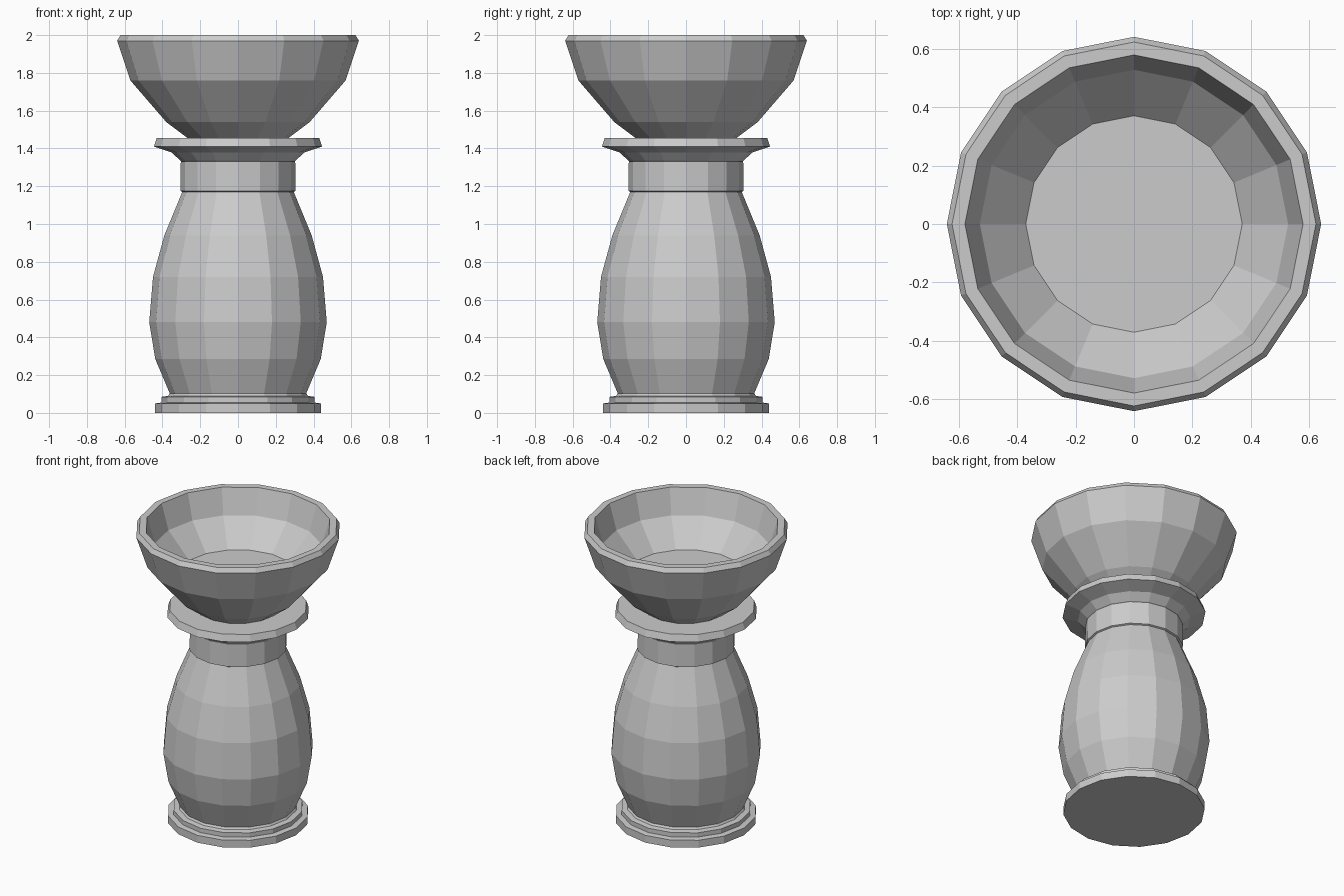
import bpy, bmesh, math

if "Cube" in bpy.data.objects:
    bpy.data.objects.remove(bpy.data.objects["Cube"])

SIDES = 16


def lathe(name, profile):
    """Revolve (radius, z) points, outer bottom to top; cap both ends."""
    bm = bmesh.new()
    rings = []
    for r, z in profile:
        rings.append([bm.verts.new((r * math.cos(2 * math.pi * i / SIDES),
                                    r * math.sin(2 * math.pi * i / SIDES), z))
                      for i in range(SIDES)])
    for a, b in zip(rings, rings[1:]):
        for i in range(SIDES):
            j = (i + 1) % SIDES
            bm.faces.new((a[i], a[j], b[j], b[i]))
    bm.faces.new(rings[0][::-1])
    bm.faces.new(rings[-1])
    bmesh.ops.recalc_face_normals(bm, faces=bm.faces)
    mesh = bpy.data.meshes.new(name)
    bm.to_mesh(mesh)
    bm.free()
    obj = bpy.data.objects.new(name, mesh)
    bpy.context.collection.objects.link(obj)
    return obj


# Stepped foot
lathe("base", [(0.44, 0), (0.44, 0.05), (0.405, 0.055), (0.405, 0.085),
               (0.37, 0.09), (0.36, 0.105)])

# Bulging body with straight neck
lathe("body", [(0.36, 0.10), (0.438, 0.285), (0.47, 0.48), (0.45, 0.72),
               (0.39, 0.94), (0.295, 1.17), (0.305, 1.175), (0.303, 1.33)])

# Flared collar
lathe("collar", [(0.29, 1.325), (0.305, 1.335), (0.35, 1.378),
                 (0.445, 1.41), (0.43, 1.455)])

# Hollow bowl: outer wall, rim, inner wall and floor
lathe("bowl", [(0.26, 1.45), (0.38, 1.54), (0.57, 1.76), (0.64, 1.97),
               (0.622, 2.0), (0.578, 2.0), (0.527, 1.83), (0.37, 1.665)])
